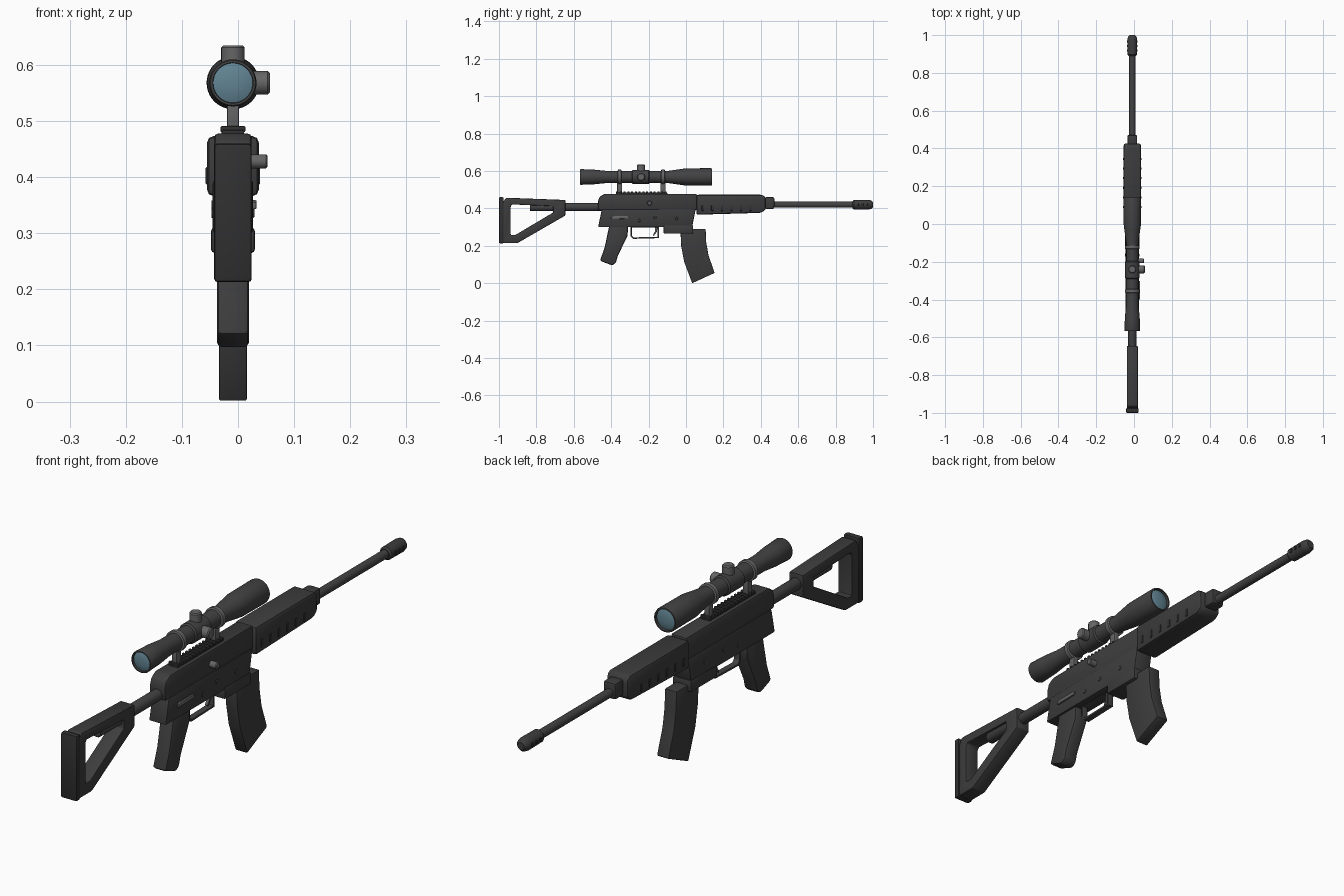
import bpy, bmesh, math
from mathutils import Vector, Matrix

if "Cube" in bpy.data.objects:
    bpy.data.objects.remove(bpy.data.objects["Cube"])

CX = -0.009  # centre plane of the rifle


def material(name, col):
    m = bpy.data.materials.new(name)
    m.diffuse_color = (*col, 1)
    m.use_nodes = True
    m.node_tree.nodes["Principled BSDF"].inputs["Base Color"].default_value = m.diffuse_color
    return m


BODY = material("dark polymer", (0.046, 0.046, 0.046))
METAL = material("gun metal", (0.055, 0.055, 0.056))
BLACK = material("black rubber", (0.030, 0.030, 0.031))
STEEL = material("grey steel", (0.13, 0.13, 0.13))
LENS = material("blue lens", (0.12, 0.23, 0.29))


def finish(name, bm, mat, bevel=0.0, segs=2):
    bmesh.ops.recalc_face_normals(bm, faces=bm.faces)
    if bevel:
        edges = [e for e in bm.edges if e.calc_face_angle(0) > math.radians(25)]
        bmesh.ops.bevel(bm, geom=edges, offset=bevel, segments=segs,
                        profile=0.5, affect='EDGES', clamp_overlap=True)
    me = bpy.data.meshes.new(name)
    bm.to_mesh(me)
    bm.free()
    me.materials.append(mat)
    me.shade_smooth()
    me.set_sharp_from_angle(angle=math.radians(32))
    ob = bpy.data.objects.new(name, me)
    bpy.context.collection.objects.link(ob)
    return ob


def prism(name, pts, width, mat, bevel=0.005, x=CX):
    """Side profile (y, z) extruded across x."""
    bm = bmesh.new()
    f = bm.faces.new([bm.verts.new((x - width / 2, y, z)) for y, z in pts])
    ext = bmesh.ops.extrude_face_region(bm, geom=[f])
    bmesh.ops.translate(bm, vec=(width, 0, 0),
                        verts=[v for v in ext["geom"] if isinstance(v, bmesh.types.BMVert)])
    return finish(name, bm, mat, bevel)


def box(name, y0, y1, z0, z1, width, mat, bevel=0.004, x=CX):
    return prism(name, [(y0, z0), (y1, z0), (y1, z1), (y0, z1)], width, mat, bevel, x)


def frame(name, outer, inner, width, mat, bevel=0.004):
    """Closed frame between two profiles with equal point counts."""
    bm = bmesh.new()
    loops = [[bm.verts.new((CX + s * width / 2, y, z)) for y, z in loop]
             for s, loop in ((-1, outer), (1, outer), (1, inner), (-1, inner))]
    n = len(outer)
    for a in range(4):
        p, q = loops[a], loops[(a + 1) % 4]
        for i in range(n):
            j = (i + 1) % n
            bm.faces.new((p[i], p[j], q[j], q[i]))
    return finish(name, bm, mat, bevel)


def lathe(name, prof, centre, mat, axis='Y', segs=32):
    """Profile of (distance along axis, radius) turned about an axis."""
    bm = bmesh.new()
    rings = []
    for d, r in prof:
        rings.append([bm.verts.new((r * math.cos(2 * math.pi * i / segs),
                                    r * math.sin(2 * math.pi * i / segs), d))
                      for i in range(segs)])
    for p, q in zip(rings, rings[1:]):
        for i in range(segs):
            j = (i + 1) % segs
            bm.faces.new((p[i], p[j], q[j], q[i]))
    bm.faces.new(rings[0])
    bm.faces.new(rings[-1])
    d = {'X': Vector((1, 0, 0)), 'Y': Vector((0, 1, 0)), 'Z': Vector((0, 0, 1))}[axis]
    rot = Vector((0, 0, 1)).rotation_difference(d).to_matrix().to_4x4()
    bm.transform(Matrix.Translation(centre) @ rot)
    return finish(name, bm, mat)


def knob(name, a, b, r, centre, mat, axis):
    c = min(0.004, r * 0.25)
    return lathe(name, [(a, r), (b - c, r), (b, r - c)], centre, mat, axis, 24)


# Receiver
prism("upper_receiver", [(-.47, .39), (.058, .39), (.058, .478), (-.435, .478),
                         (-.462, .462), (-.47, .44)], .067, BODY, .008)
prism("lower_receiver", [(-.47, .300), (.033, .300), (.052, .395), (-.45, .395)],
      .072, BODY, .006)
box("magazine_well", -.12, .038, .265, .31, .078, BODY, .006)

# Handguard with raised slot ribs
prism("handguard", [(.055, .366), (.40, .376), (.426, .392), (.426, .458),
                    (.41, .473), (.055, .473)], .092, BODY, .014)
for i in range(6):
    for s in (-1, 1):
        y = .09 + .051 * i
        box(f"handguard_slot_{i}_{s}", y - .006, y + .006, .387, .418, .006, BLACK,
            .002, CX + s * .0455)
box("gas_block", .42, .472, .398, .46, .052, BODY, .008)

# Barrel and muzzle
BC = (CX, 0, .42)
lathe("barrel", [(.4, .0165), (.95, .0165)], BC, METAL)
lathe("muzzle_brake", [(.89, .019), (.897, .025), (.975, .026), (.99, .023),
                       (1.0, .014)], BC, BODY)
for i in range(3):
    for s in (-1, 1):
        box(f"muzzle_port_{i}_{s}", .912 + .024 * i, .924 + .024 * i, .413, .427,
            .006, BLACK, .002, CX + s * .025)

# Buffer tube and skeleton stock
lathe("buffer_tube", [(-.835, .019), (-.83, .022), (-.45, .022)], (CX, 0, .407), METAL)
frame("stock_frame",
      [(-.98, .43), (-.962, .457), (-.645, .445), (-.645, .362), (-.90, .215), (-.98, .215)],
      [(-.937, .412), (-.93, .421), (-.71, .412), (-.71, .378), (-.912, .258), (-.937, .258)],
      .058, BODY)
box("butt_pad", -1.0, -.975, .213, .460, .067, BLACK, .006)

# Magazine and pistol grip
prism("magazine", [(-.03, .29), (-.026, .20), (-.010, .115), (.033, 0), (.153, .055),
                   (.120, .15), (.108, .22), (.105, .29)], .05, BODY, .004)
prism("pistol_grip", [(-.41, .31), (-.31, .31), (-.312, .255), (-.365, .145),
                      (-.375, .108), (-.395, .095), (-.46, .12), (-.435, .19)],
      .057, BODY, .009)

# Trigger group
frame("trigger_guard",
      [(-.297, .305), (-.145, .305), (-.145, .241), (-.284, .237), (-.297, .252)],
      [(-.290, .299), (-.152, .299), (-.152, .248), (-.280, .245), (-.290, .255)],
      .024, METAL, .001)
prism("trigger", [(-.165, .31), (-.15, .31), (-.156, .275), (-.172, .252),
                  (-.178, .256), (-.165, .278)], .012, STEEL, .002)

# Controls on the right side and cross pins
knob("charging_handle", .02, .062, .0125, (CX, -.195, .428), STEEL, 'X')
prism("selector_lever", [(-.40, .343), (-.31, .345), (-.30, .352), (-.31, .359),
                         (-.39, .359), (-.40, .355)], .008, STEEL, .002, CX + .038)
for i, (y, z) in enumerate([(-.165, .35), (-.05, .345), (-.25, .335)]):
    knob(f"receiver_pin_{i}", -.038, .038, .008, (CX, y, z), METAL, 'X')

# Top rail with teeth
box("rail_base", -.375, -.10, .474, .484, .040, BLACK, .002)
for i in range(14):
    y = -.368 + .02 * i
    box(f"rail_tooth_{i}", y - .005, y + .005, .48, .491, .044, BLACK, .002)

# Scope mounts
SC = (CX, 0, .568)
for i, y in enumerate((-.355, -.123)):
    box(f"scope_post_{i}", y - .013, y + .013, .484, .54, .021, STEEL, .002)
    lathe(f"scope_ring_{i}", [(y - .010, .035), (y - .008, .039), (y + .008, .039),
                              (y + .010, .035)], SC, STEEL)

# Scope body, hollow at both ends, with lenses
lathe("scope_tube", [(-.556, .035), (-.567, .036), (-.567, .040), (-.563, .042),
                     (-.49, .039), (-.43, .033), (-.29, .032), (-.285, .038),
                     (-.20, .038), (-.195, .032), (-.10, .032), (-.03, .042),
                     (0, .046), (.132, .047), (.139, .045), (.139, .040),
                     (.126, .039)], SC, METAL, 'Y', 40)
lathe("eyepiece_lens", [(-.55, .036), (-.559, .0355), (-.563, .025), (-.565, .012)],
      SC, LENS)
lathe("objective_lens", [(.12, .040), (.130, .0395), (.134, .028), (.136, .012)], SC, LENS)

# Scope turrets
TC = (CX, -.24, .568)
knob("top_turret", .02, .067, .021, TC, STEEL, 'Z')
knob("side_turret", .02, .066, .021, TC, STEEL, 'X')
